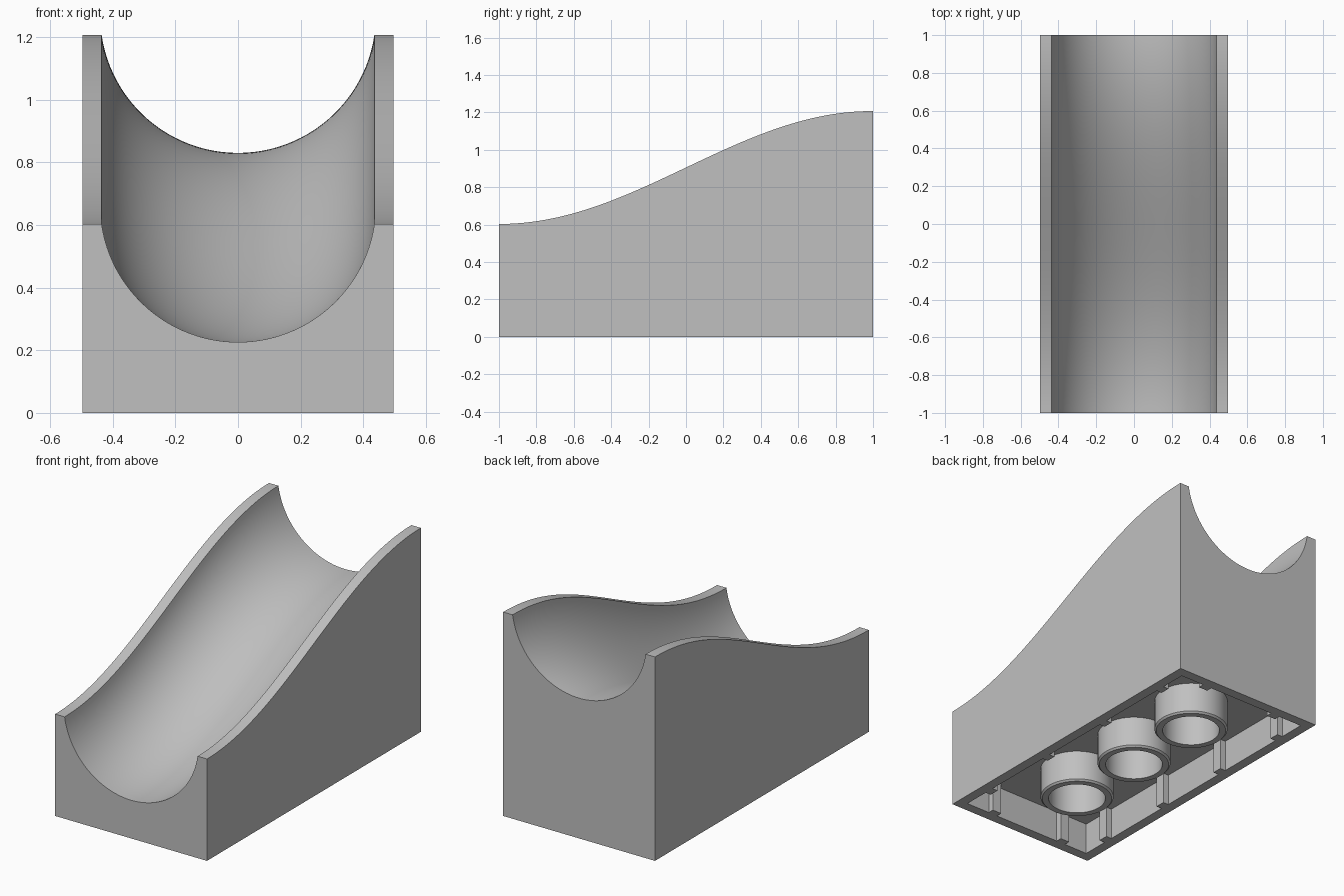
import bpy
import bmesh
from math import sin, cos, asin, pi

if "Cube" in bpy.data.objects:
    bpy.data.objects.remove(bpy.data.objects["Cube"], do_unlink=True)

HALF_W, HALF_L = 0.497, 1.0      # body half width and half length
WALL, DEPTH = 0.06, 0.19         # underside wall thickness and hollow depth
GROOVE_R, RISE = 0.44, 0.063     # groove radius, its axis height above the rim
PITCH = 0.5                      # tube spacing

grey = bpy.data.materials.new("light grey plastic")
grey.use_nodes = True
colour = (0.53, 0.53, 0.53, 1)
grey.diffuse_color = colour
grey.node_tree.nodes["Principled BSDF"].inputs["Base Color"].default_value = colour


def finish(bm, name):
    bmesh.ops.recalc_face_normals(bm, faces=bm.faces)
    mesh = bpy.data.meshes.new(name)
    bm.to_mesh(mesh)
    bm.free()
    mesh.materials.append(grey)
    obj = bpy.data.objects.new(name, mesh)
    bpy.context.collection.objects.link(obj)
    return obj


def select_only(obj):
    bpy.ops.object.select_all(action='DESELECT')
    obj.select_set(True)
    bpy.context.view_layer.objects.active = obj


def smooth(obj):
    select_only(obj)
    bpy.ops.object.shade_smooth_by_angle(angle=pi / 6)


def box(name, lo, hi):
    bm = bmesh.new()
    bmesh.ops.create_cube(bm, size=1)
    for v in bm.verts:
        v.co = [a + (c + 0.5) * (b - a) for a, b, c in zip(lo, hi, v.co)]
    return finish(bm, name)


def section(y):
    """Outline of the body across x at one station along its length."""
    top = 0.905 + 0.302 * sin(pi * y / 2)
    edge = pi / 2 - asin(RISE / GROOVE_R)
    steps = 48
    pts = [(-HALF_W, 0), (-HALF_W, top)]
    for i in range(steps + 1):
        a = edge * (2 * i / steps - 1)
        pts.append((GROOVE_R * sin(a), top + RISE - GROOVE_R * cos(a)))
    pts += [(HALF_W, top), (HALF_W, 0)]
    return [(x, y, z) for x, z in pts]


# Body: the grooved section swept along an S-shaped slope
bm = bmesh.new()
stations = 64
rings = [[bm.verts.new(p) for p in section(HALF_L * (2 * i / stations - 1))]
         for i in range(stations + 1)]
for a, b in zip(rings, rings[1:]):
    for j in range(len(a)):
        k = (j + 1) % len(a)
        bm.faces.new((a[j], a[k], b[k], b[j]))
bm.faces.new(rings[0])
bm.faces.new(rings[-1])
body = finish(bm, "slide_body")

# Hollow underside
in_x, in_y = HALF_W - WALL, HALF_L - WALL
cutter = box("hollow_cutter", (-in_x, -in_y, -0.1), (in_x, in_y, DEPTH))
cutter.hide_render = True
cut = body.modifiers.new("hollow", 'BOOLEAN')
cut.operation = 'DIFFERENCE'
cut.solver = 'EXACT'
cut.object = cutter
select_only(body)
bpy.ops.object.modifier_apply(modifier=cut.name)
bpy.data.objects.remove(cutter, do_unlink=True)
smooth(body)

# Underside tubes
for n in (-1, 0, 1):
    bm = bmesh.new()
    outline = [(0.206, DEPTH), (0.206, 0.01), (0.196, 0), (0.16, 0), (0.16, DEPTH)]
    verts = [bm.verts.new((r, 0, z)) for r, z in outline]
    edges = [bm.edges.new(pair) for pair in zip(verts, verts[1:])]
    bmesh.ops.spin(bm, geom=verts + edges, cent=(0, 0, 0), axis=(0, 0, 1),
                   angle=2 * pi, steps=48, use_merge=True)
    bmesh.ops.remove_doubles(bm, verts=bm.verts, dist=0.0001)
    tube = finish(bm, "underside_tube")
    tube.location.y = n * PITCH
    smooth(tube)

# Grip ribs inside the walls
OUT, HALF_RIB = 0.036, 0.03
for s in (-1, 1):
    for n in (-1.5, -0.5, 0.5, 1.5):
        x = sorted((s * in_x, s * (in_x - OUT)))
        y = n * PITCH
        box("side_rib", (x[0], y - HALF_RIB, 0), (x[1], y + HALF_RIB, DEPTH))
    for n in (-0.5, 0.5):
        y = sorted((s * in_y, s * (in_y - OUT)))
        x = n * PITCH
        box("end_rib", (x - HALF_RIB, y[0], 0), (x + HALF_RIB, y[1], DEPTH))
